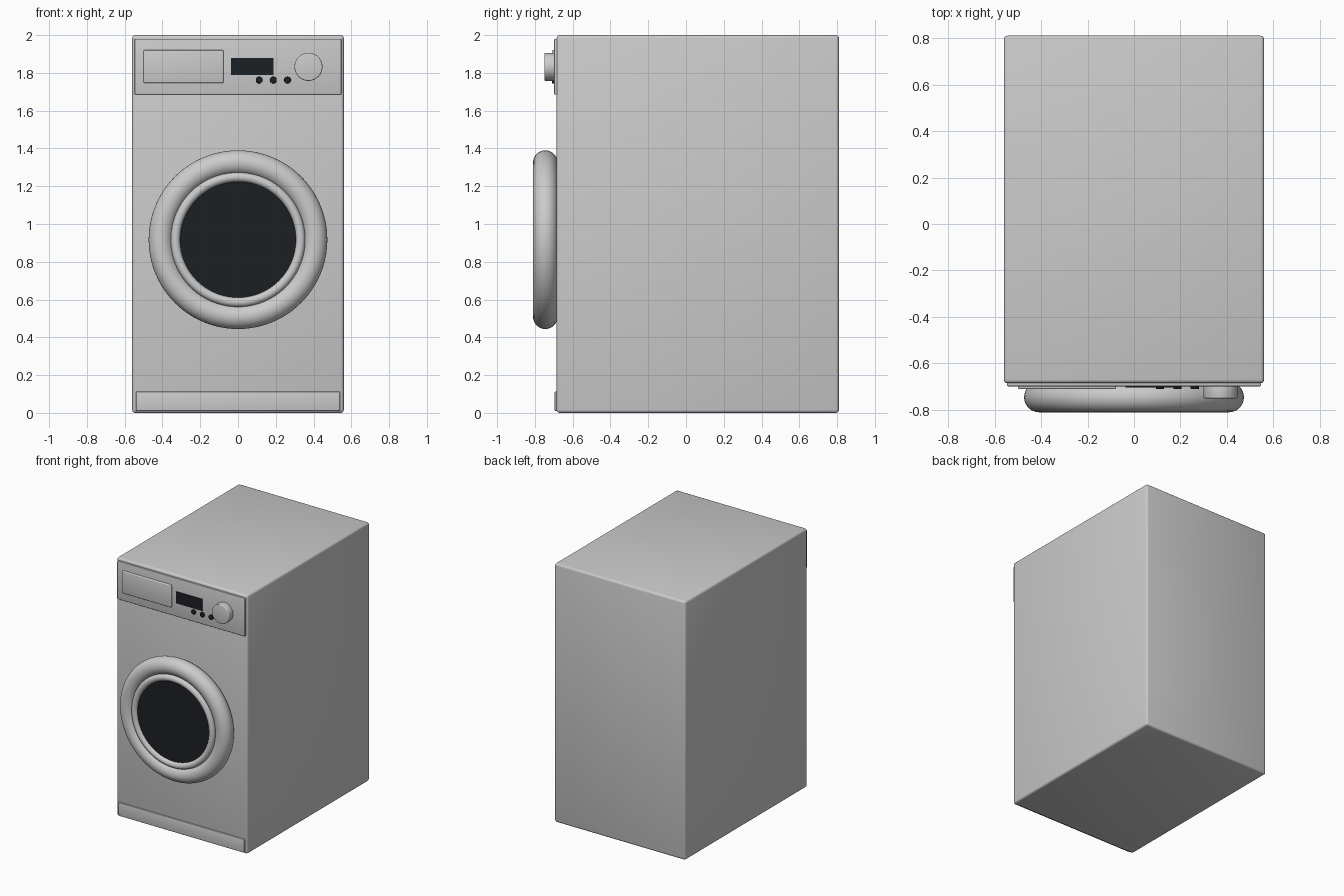
import bpy, math

if "Cube" in bpy.data.objects:
    bpy.data.objects.remove(bpy.data.objects["Cube"])

dark = bpy.data.materials.new("dark_glass")
dark.diffuse_color = (0.012, 0.014, 0.017, 1)
dark.use_nodes = True
dark.node_tree.nodes["Principled BSDF"].inputs["Base Color"].default_value = dark.diffuse_color


def finish(name, bevel=0, mat=None):
    ob = bpy.context.object
    ob.name = name
    bpy.ops.object.transform_apply(location=False, rotation=True, scale=True)
    if mat:
        ob.data.materials.append(mat)
    if bevel:
        m = ob.modifiers.new("bevel", 'BEVEL')
        m.width, m.segments, m.limit_method = bevel, 3, 'ANGLE'
        bpy.ops.object.modifier_apply(modifier="bevel")
    bpy.ops.object.shade_smooth_by_angle(angle=math.radians(35))
    return ob


def box(name, lo, hi, bevel=0, mat=None):
    c = [(a + b) / 2 for a, b in zip(lo, hi)]
    bpy.ops.mesh.primitive_cube_add(size=1, location=c)
    bpy.context.object.scale = [b - a for a, b in zip(lo, hi)]
    return finish(name, bevel, mat)


def disc(name, x, z, r, y0, y1, bevel=0, mat=None, sides=64):
    bpy.ops.mesh.primitive_cylinder_add(vertices=sides, radius=r, depth=y1 - y0,
                                        location=(x, (y0 + y1) / 2, z),
                                        rotation=(math.pi / 2, 0, 0))
    return finish(name, bevel, mat)


def ring(name, y, z, major, minor):
    bpy.ops.mesh.primitive_torus_add(major_radius=major, minor_radius=minor,
                                     major_segments=96, minor_segments=28,
                                     location=(0, y, z), rotation=(math.pi / 2, 0, 0))
    return finish(name)


# Cabinet and kick plate
box("cabinet", (-0.56, -0.685, 0), (0.56, 0.81, 2), 0.016)
box("kick_plate", (-0.54, -0.695, 0.01), (0.54, -0.67, 0.113), 0.004)

# Control panel with drawer, display, buttons and dial
box("control_panel", (-0.547, -0.698, 1.685), (0.547, -0.67, 1.98), 0.005)
box("detergent_drawer", (-0.5, -0.71, 1.747), (-0.077, -0.68, 1.92), 0.006)
box("display", (-0.037, -0.704, 1.79), (0.187, -0.68, 1.88), 0, dark)
for i in range(3):
    disc(f"button_{i + 1}", 0.112 + 0.075 * i, 1.762, 0.018, -0.71, -0.68, 0.003, dark, 32)
disc("dial", 0.373, 1.832, 0.074, -0.75, -0.68, 0.006)

# Round door
door_z = 0.917
ring("door_rim", -0.745, door_z, 0.408, 0.065)
ring("door_inner_ring", -0.785, door_z, 0.331, 0.025)
disc("door_glass", 0, door_z, 0.32, -0.79, -0.68, 0, dark, 96)
